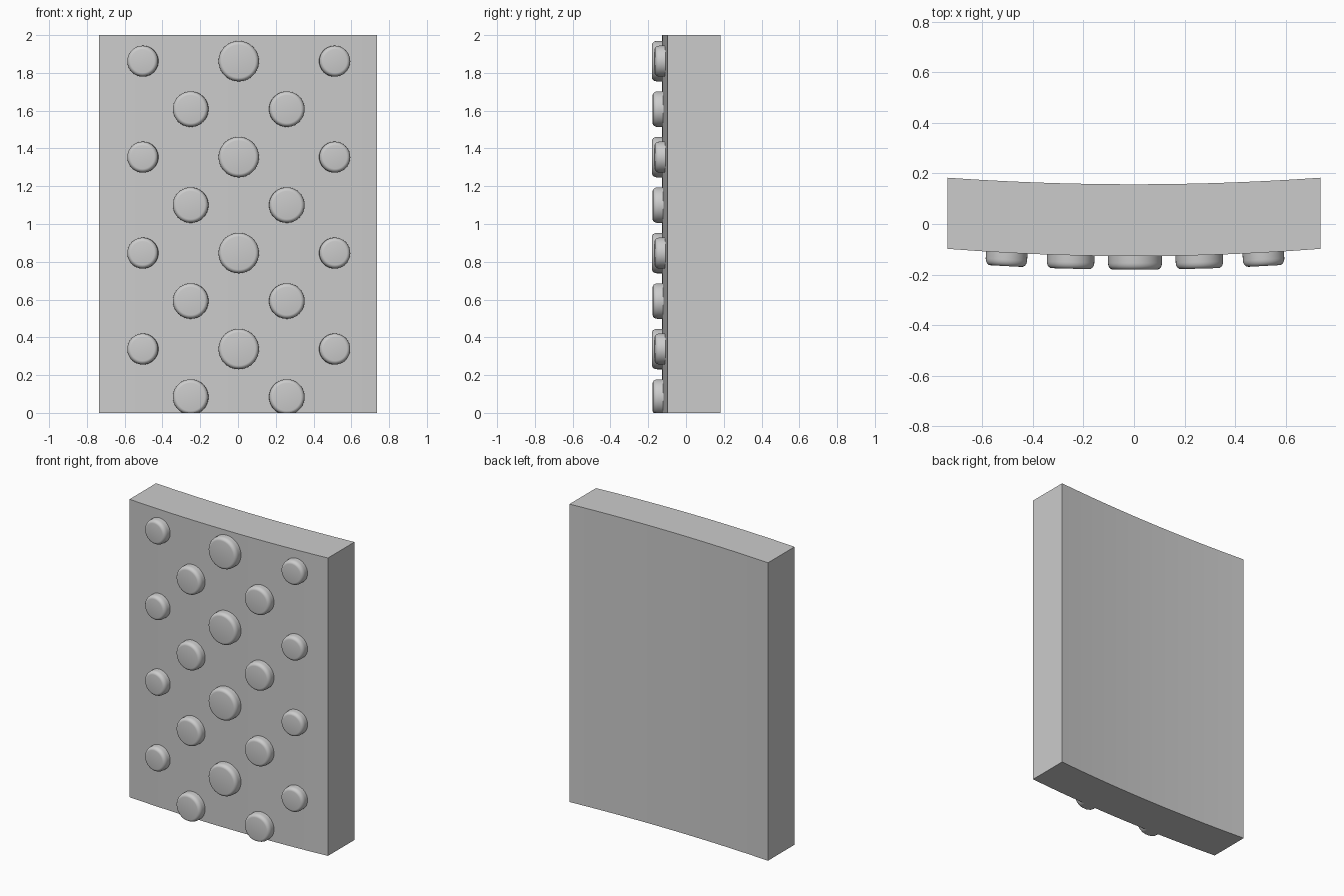
import bpy, bmesh, math
from mathutils import Matrix, Vector

if "Cube" in bpy.data.objects:
    bpy.data.objects.remove(bpy.data.objects["Cube"])

HALF_W, HEIGHT = 0.737, 2.0
FRONT, FRONT_SAG = -0.127, 0.029
BACK, BACK_SAG = 0.157, 0.026


def front_y(x):
    return FRONT + FRONT_SAG * (x / HALF_W) ** 2


def back_y(x):
    return BACK + BACK_SAG * (x / HALF_W) ** 2


def finish(bm, name, angle):
    bmesh.ops.recalc_face_normals(bm, faces=bm.faces[:])
    me = bpy.data.meshes.new(name)
    bm.to_mesh(me)
    bm.free()
    ob = bpy.data.objects.new(name, me)
    bpy.context.collection.objects.link(ob)
    bpy.ops.object.select_all(action='DESELECT')
    ob.select_set(True)
    bpy.context.view_layer.objects.active = ob
    bpy.ops.object.shade_smooth_by_angle(angle=math.radians(angle))
    return ob


# Gently bowed slab, extruded upwards from its plan outline
bm = bmesh.new()
xs = [-HALF_W + 2 * HALF_W * i / 24 for i in range(25)]
outline = [(x, front_y(x)) for x in xs] + [(x, back_y(x)) for x in reversed(xs)]
base = bm.faces.new([bm.verts.new((x, y, 0)) for x, y in outline])
top = bmesh.ops.extrude_face_region(bm, geom=[base], use_keep_orig=True)['geom']
bmesh.ops.translate(bm, vec=(0, 0, HEIGHT),
                    verts=[v for v in top if isinstance(v, bmesh.types.BMVert)])
finish(bm, "curved_slab", 30)


# Round stud with a softened rim, tilted to follow the slab's front
def stud(name, x, z, radius, sides=40, depth=0.053, bevel=0.02):
    profile = [(radius, -0.015), (radius, depth - bevel * 1.3)]
    for i in range(1, 6):
        a = math.radians(90 * i / 5)
        profile.append((radius - bevel * (1 - math.cos(a)),
                        depth - bevel * 1.3 * (1 - math.sin(a))))
    bm = bmesh.new()
    rings = []
    for r, d in profile:
        rings.append([bm.verts.new((r * math.cos(t), -d, r * math.sin(t)))
                      for t in (2 * math.pi * k / sides for k in range(sides))])
    for lower, upper in zip(rings, rings[1:]):
        for k in range(sides):
            n = (k + 1) % sides
            bm.faces.new((lower[k], lower[n], upper[n], upper[k]))
    bm.faces.new(rings[0])
    bm.faces.new(rings[-1])
    tilt = math.atan(2 * FRONT_SAG * x / HALF_W ** 2)
    bmesh.ops.transform(bm, verts=bm.verts[:], matrix=Matrix.Translation(
        Vector((x, front_y(x), z))) @ Matrix.Rotation(tilt, 4, 'Z'))
    # Lowest studs are trimmed flush with the slab's underside
    for v in bm.verts:
        v.co.z = max(v.co.z, 0.0)
    finish(bm, name, 40)


# Staggered rows: three studs, then two, shrinking away from the middle
SHIFT = 0.004
for row in range(4):
    z = 1.862 - 0.508 * row
    stud(f"stud_middle_{row}", SHIFT, z, 0.107)
    for side, label in ((-1, "left"), (1, "right")):
        stud(f"stud_outer_{label}_{row}", SHIFT + side * 0.507, z, 0.082)
        stud(f"stud_inner_{label}_{row}", SHIFT + side * 0.254, z - 0.254, 0.094)
